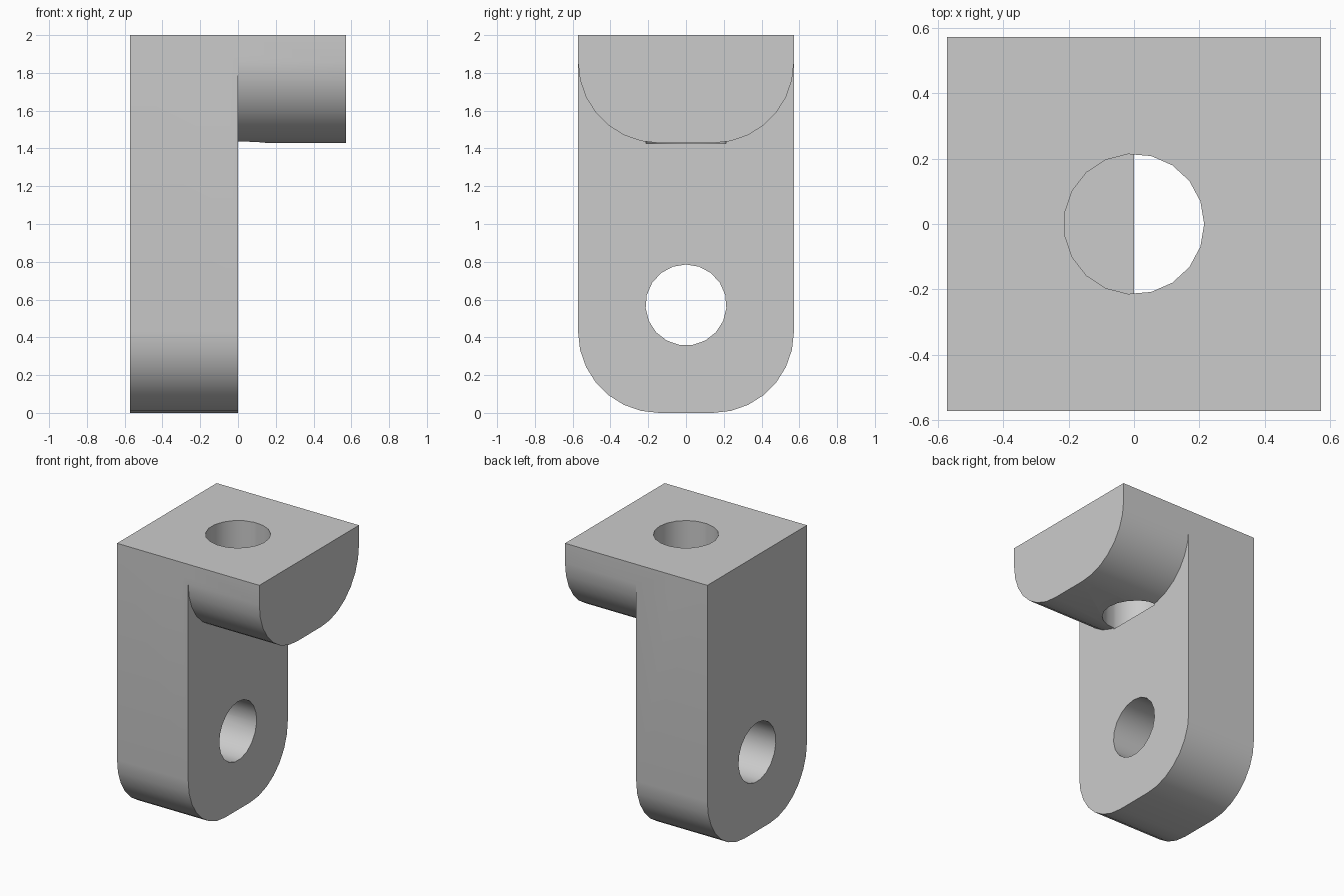
import bpy, bmesh, math
from mathutils import Matrix

if "Cube" in bpy.data.objects:
    bpy.data.objects.remove(bpy.data.objects["Cube"], do_unlink=True)

U = 2 / 7                 # design unit: the bracket is 4 x 4 x 7 units
HALF, THICK, HEIGHT = 2 * U, 2 * U, 7 * U
FILLET, HOLE_R = 1.5 * U, 0.75 * U
SIDES = 19

grey = bpy.data.materials.new("plain grey")
grey.use_nodes = True
colour = (0.6, 0.6, 0.6, 1)
grey.diffuse_color = colour
grey.node_tree.nodes["Principled BSDF"].inputs["Base Color"].default_value = colour


def add_object(name, bm):
    bmesh.ops.recalc_face_normals(bm, faces=bm.faces)
    mesh = bpy.data.meshes.new(name)
    bm.to_mesh(mesh)
    bm.free()
    mesh.materials.append(grey)
    obj = bpy.data.objects.new(name, mesh)
    bpy.context.collection.objects.link(obj)
    return obj


def rounded_plate(name, x0, x1, bottom):
    """Prism along x with square top corners and filleted bottom corners."""
    steps = 7
    corner = []
    for i in range(steps + 1):
        a = math.pi / 2 * i / steps
        corner.append((HALF - FILLET + FILLET * math.cos(a),
                       bottom + FILLET - FILLET * math.sin(a)))
    half = [(HALF, HEIGHT)] + corner
    outline = half + [(-y, z) for y, z in reversed(half)]
    bm = bmesh.new()
    face = bm.faces.new([bm.verts.new((x0, y, z)) for y, z in outline])
    moved = bmesh.ops.extrude_face_region(bm, geom=[face])["geom"]
    bmesh.ops.translate(bm, vec=(x1 - x0, 0, 0),
                        verts=[v for v in moved if isinstance(v, bmesh.types.BMVert)])
    return add_object(name, bm)


def drill(name, depth, matrix):
    bm = bmesh.new()
    bmesh.ops.create_cone(bm, cap_ends=True, segments=SIDES, radius1=HOLE_R,
                          radius2=HOLE_R, depth=depth, matrix=matrix)
    obj = add_object(name, bm)
    obj.hide_render = True
    return obj


# Upright leg, with the arm overlapping into it
bracket = rounded_plate("bracket", -HALF, 0, 0)
arm = rounded_plate("arm", -THICK / 2, HALF, HEIGHT - THICK)

# Round holes: down through the arm, and sideways through the leg
spin = Matrix.Rotation(math.pi / 2, 4, "Z")
arm_hole = drill("arm_hole_cutter", THICK + U,
                 Matrix.Translation((0, 0, HEIGHT - THICK / 2 + U / 2 - 0.002)) @ spin.inverted())
leg_hole = drill("leg_hole_cutter", THICK + U,
                 Matrix.Translation((-THICK / 2, 0, HALF)) @ Matrix.Rotation(math.pi / 2, 4, "Y") @ spin)

bpy.context.view_layer.objects.active = bracket
for tool, mode in ((arm, "UNION"), (arm_hole, "DIFFERENCE"), (leg_hole, "DIFFERENCE")):
    mod = bracket.modifiers.new(tool.name, "BOOLEAN")
    mod.operation, mod.object, mod.solver = mode, tool, "EXACT"
    bpy.ops.object.modifier_apply(modifier=mod.name)
    bpy.data.objects.remove(tool, do_unlink=True)

bpy.ops.object.select_all(action="DESELECT")
bracket.select_set(True)
bpy.ops.object.shade_smooth_by_angle(angle=math.radians(30))
